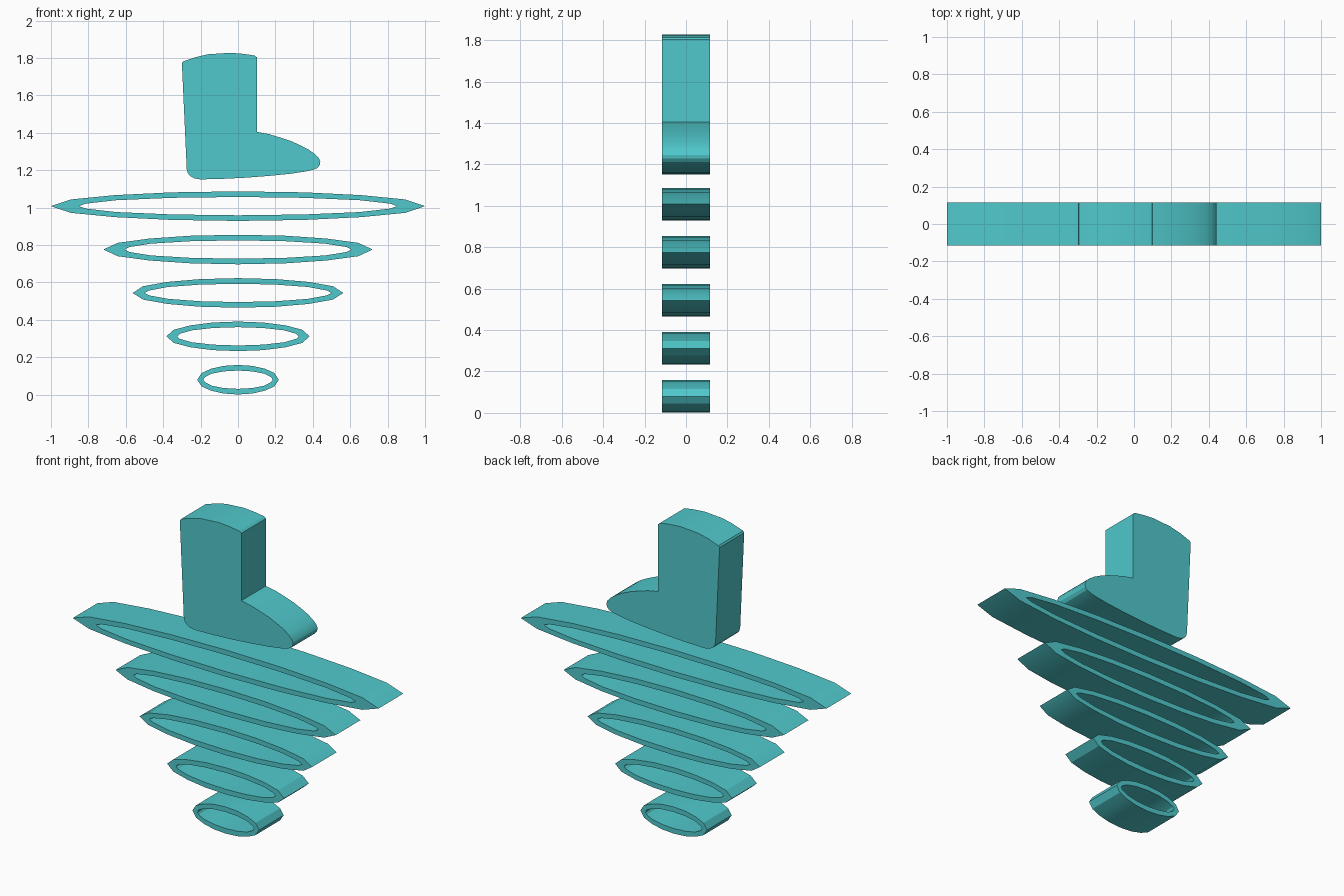
import bpy, bmesh, math

if "Cube" in bpy.data.objects:
    bpy.data.objects.remove(bpy.data.objects["Cube"])

HALF_DEPTH = 0.115
SIDES = 16

teal = bpy.data.materials.new("teal")
teal.diffuse_color = (0.08, 0.58, 0.6, 1)
teal.use_nodes = True
teal.node_tree.nodes["Principled BSDF"].inputs["Base Color"].default_value = teal.diffuse_color


def finish(name, bm):
    bmesh.ops.recalc_face_normals(bm, faces=bm.faces[:])
    mesh = bpy.data.meshes.new(name)
    bm.to_mesh(mesh)
    bm.free()
    mesh.materials.append(teal)
    obj = bpy.data.objects.new(name, mesh)
    bpy.context.collection.objects.link(obj)
    bpy.ops.object.select_all(action='DESELECT')
    obj.select_set(True)
    bpy.context.view_layer.objects.active = obj
    bpy.ops.object.shade_smooth_by_angle(angle=math.radians(25))


def loop(bm, points, y):
    return [bm.verts.new((x, y, z)) for x, z in points]


def bridge(bm, a, b):
    n = len(a)
    for i in range(n):
        j = (i + 1) % n
        bm.faces.new((a[i], a[j], b[j], b[i]))


def ring_outline(tip, other_tip, side, zc):
    # stroked ellipse: the stroke is thin on top and mitred to a point at the tips
    mid, miter = (tip + other_tip) / 2, abs(tip - other_tip) / 2
    pts = []
    for i in range(SIDES):
        a = 2 * math.pi * i / SIDES
        c, s = math.cos(a), math.sin(a)
        x = mid * c + side * miter * math.copysign(abs(c) ** 8, c)
        z = 0.064 * s
        if i % (SIDES // 2):
            z += side * 0.015 * math.copysign(abs(s) ** 0.3, s)
        pts.append((x, zc + z))
    return pts


# Stacked rings, bottom to top: outer and inner half widths
rings = [(0.218, 0.185), (0.383, 0.325), (0.563, 0.50), (0.72, 0.605), (1.0, 0.85)]
for k, (outer, inner) in enumerate(rings):
    zc = 0.08 + 0.232 * k
    out_pts = ring_outline(outer, inner, 1, zc)
    in_pts = ring_outline(inner, outer, -1, zc)
    bm = bmesh.new()
    of, ob = loop(bm, out_pts, -HALF_DEPTH), loop(bm, out_pts, HALF_DEPTH)
    nf, nb = loop(bm, in_pts, -HALF_DEPTH), loop(bm, in_pts, HALF_DEPTH)
    for a, b in ((of, ob), (ob, nb), (nb, nf), (nf, of)):
        bridge(bm, a, b)
    finish(f"ring_{k + 1}", bm)

# Boot: extruded side profile
boot = [(-0.30, 1.772), (-0.293, 1.782), (-0.225, 1.805), (-0.16, 1.82), (-0.04, 1.828),
        (0.03, 1.822), (0.09, 1.813), (0.102, 1.803), (0.102, 1.405),
        (0.165, 1.393), (0.225, 1.375), (0.28, 1.357), (0.33, 1.335), (0.375, 1.312),
        (0.41, 1.287), (0.432, 1.265), (0.44, 1.246), (0.437, 1.228), (0.425, 1.212),
        (0.40, 1.202), (0.36, 1.193), (0.28, 1.181), (0.17, 1.17), (0.04, 1.16),
        (-0.08, 1.154), (-0.20, 1.151), (-0.232, 1.156), (-0.255, 1.168),
        (-0.268, 1.184), (-0.274, 1.205)]
bm = bmesh.new()
front, back = loop(bm, boot, -HALF_DEPTH), loop(bm, boot, HALF_DEPTH)
bm.faces.new(front)
bm.faces.new(back)
bridge(bm, front, back)
finish("boot", bm)
